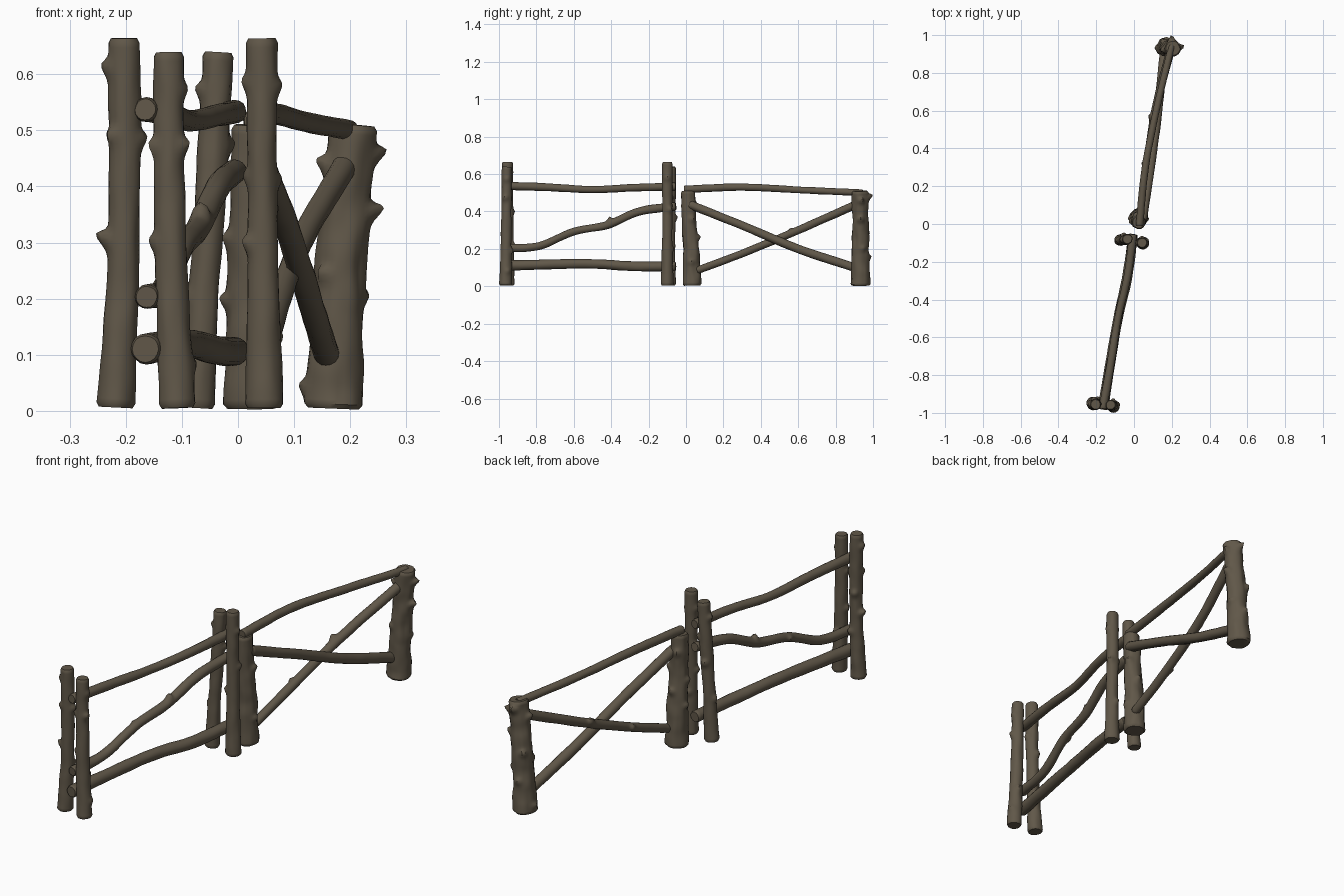
import bpy, bmesh, math, random
from mathutils import Vector, noise

random.seed(4)
bark = bpy.data.materials.new("grey brown bark")
bark.diffuse_color = (0.118, 0.096, 0.066, 1)


def spline(pts, s):
    """Catmull-Rom through tuples (x, y, z, radius), s in 0..1."""
    n = len(pts) - 1
    i = min(int(s * n), n - 1)
    f = s * n - i
    p1, p2 = Vector(pts[i]), Vector(pts[i + 1])
    p0 = Vector(pts[i - 1]) if i > 0 else p1 * 2 - p2
    p3 = Vector(pts[i + 2]) if i + 2 <= n else p2 * 2 - p1
    return 0.5 * (2 * p1 + (p2 - p0) * f + (2 * p0 - 5 * p1 + 4 * p2 - p3) * f * f
                  + (3 * p1 - p0 - 3 * p2 + p3) * f ** 3)


def log(name, pts, knots=(), upright=True, rough=0.07, sides=20, step=0.008):
    """Rough tapered log; knots are (position 0..1, angle in degrees, height)."""
    length = sum((Vector(a[:3]) - Vector(b[:3])).length for a, b in zip(pts, pts[1:]))
    rings = int(length / step)
    ref = Vector((0, 1, 0)) if upright else Vector((0, 0, 1))
    seed = Vector([random.uniform(0, 50) for _ in range(3)])
    bm = bmesh.new()
    rows = []
    for i in range(rings + 1):
        s = i / rings
        p = spline(pts, s)
        c, r = p.xyz, p.w
        t = (spline(pts, min(1, s + .01)).xyz - spline(pts, max(0, s - .01)).xyz).normalized()
        u = ref.cross(t).normalized()
        v = t.cross(u)
        if i in (0, rings):          # worn end rims
            r *= 0.86
        row = []
        for j in range(sides):
            a = math.tau * j / sides
            ca, sa = math.cos(a), math.sin(a)
            d = u * ca + v * sa
            # long bark ridges plus broad lumps
            n = noise.noise(seed + Vector((ca * 2.6, sa * 2.6, s * length * 9)))
            m = noise.noise(seed + Vector((ca * .8, sa * .8, s * length * 16)))
            rad = r * (1 + rough * (n + m))
            lift = 0
            for kp, ka, kh in knots:
                da = (a - math.radians(ka) + math.pi) % math.tau - math.pi
                q = (da * r / 0.011) ** 2 + ((s - kp) * length / 0.013) ** 2
                if q < 12:
                    g = math.exp(-q * .75)
                    rad += kh * g
                    lift += kh * .45 * g
            row.append(bm.verts.new(c + d * rad + t * lift))
        rows.append(row)
    for ra, rb in zip(rows, rows[1:]):
        for j in range(sides):
            k = (j + 1) % sides
            bm.faces.new((ra[j], ra[k], rb[k], rb[j]))
    bm.faces.new(rows[0][::-1])
    bm.faces.new(rows[-1])
    me = bpy.data.meshes.new(name)
    bm.to_mesh(me)
    bm.free()
    me.materials.append(bark)
    ob = bpy.data.objects.new(name, me)
    bpy.context.collection.objects.link(ob)
    bpy.ops.object.select_all(action='DESELECT')
    ob.select_set(True)
    bpy.context.view_layer.objects.active = ob
    bpy.ops.object.shade_smooth_by_angle(angle=math.radians(45))
    return ob


# Slim paired posts of the tall fence
log("front_left_post", [(-.218, -.95, .006, .035), (-.207, -.95, .22, .028),
                        (-.202, -.952, .44, .028), (-.203, -.955, .664, .029)],
    [(.92, 180, .013), (.73, 0, .012), (.74, 215, .011), (.46, 180, .022), (.33, 60, .012), (.6, 110, .012)])
log("front_right_post", [(-.108, -.965, .005, .034), (-.117, -.962, .21, .029),
                         (-.123, -.96, .43, .027), (-.124, -.958, .639, .027)],
    [(.73, 190, .013), (.73, -15, .013), (.47, 185, .012), (.89, 0, .008), (.3, 80, .012), (.12, 20, .009)])
log("middle_left_post", [(-.073, -.085, .005, .031), (-.060, -.085, .22, .027),
                         (-.046, -.083, .44, .028), (-.034, -.08, .639, .027)],
    [(.88, 185, .012), (.55, 100, .014), (.72, 20, .012), (.3, 180, .01)])
log("middle_right_post", [(.046, -.1, .005, .035), (.045, -.1, .22, .028),
                          (.043, -.1, .44, .027), (.042, -.1, .664, .028)],
    [(.88, 180, .009), (.87, 0, .009), (.45, 195, .013), (.62, 30, .012), (.3, 100, .011), (.63, 170, .01)])

# Thick single posts of the low fence
log("low_fence_near_post", [(.023, .033, .004, .05), (.023, .028, .17, .044),
                            (.023, .018, .34, .039), (.025, .01, .51, .037)],
    [(.38, 180, .015), (.7, 20, .014), (.5, 80, .016), (.85, 110, .012), (.6, 190, .012), (.25, 0, .012)],
    rough=.1, sides=26)
log("low_fence_far_post", [(.17, .932, .004, .053), (.177, .932, .17, .046),
                           (.19, .932, .34, .044), (.205, .93, .51, .043)],
    [(.9, 10, .024), (.7, 0, .024), (.47, 230, .014), (.07, 180, .012), (.93, 95, .026),
     (.3, 95, .013), (.55, 130, .016), (.85, 190, .02), (.4, 20, .012)],
    rough=.1, sides=26)

# Rails of the tall fence
log("tall_fence_top_rail", [(-.165, -.978, .537, .022), (-.125, -.75, .53, .021), (-.085, -.5, .517, .019),
                            (-.035, -.28, .527, .02), (-.005, -.055, .533, .021)],
    upright=False, rough=.05, sides=16)
log("tall_fence_middle_rail", [(-.163, -.978, .203, .022), (-.135, -.79, .215, .021), (-.098, -.6, .292, .02),
                               (-.07, -.42, .328, .021), (-.035, -.25, .4, .022), (-.005, -.055, .428, .022)],
    [(.62, 95, .017), (.4, 0, .01)], upright=False, rough=.06, sides=16)
log("tall_fence_bottom_rail", [(-.165, -.982, .11, .028), (-.128, -.75, .117, .026), (-.085, -.5, .12, .025),
                               (-.035, -.28, .107, .026), (-.005, -.055, .106, .026)],
    upright=False, rough=.05, sides=16)

# Top rail and crossed braces of the low fence
log("low_fence_top_rail", [(.028, -.01, .518, .02), (.06, .3, .53, .019),
                           (.12, .61, .515, .018), (.2, .945, .5, .018)],
    upright=False, rough=.05, sides=16)
log("falling_brace", [(.045, .02, .437, .023), (.088, .3, .325, .022),
                      (.127, .6, .2, .023), (.158, .9, .1, .023)],
    upright=False, rough=.05, sides=16)
log("rising_brace", [(.045, .06, .085, .02), (.068, .3, .175, .02),
                     (.112, .6, .3, .021), (.192, .915, .44, .022)],
    [(.63, 40, .016), (.35, 10, .012)], upright=False, rough=.05, sides=16)
